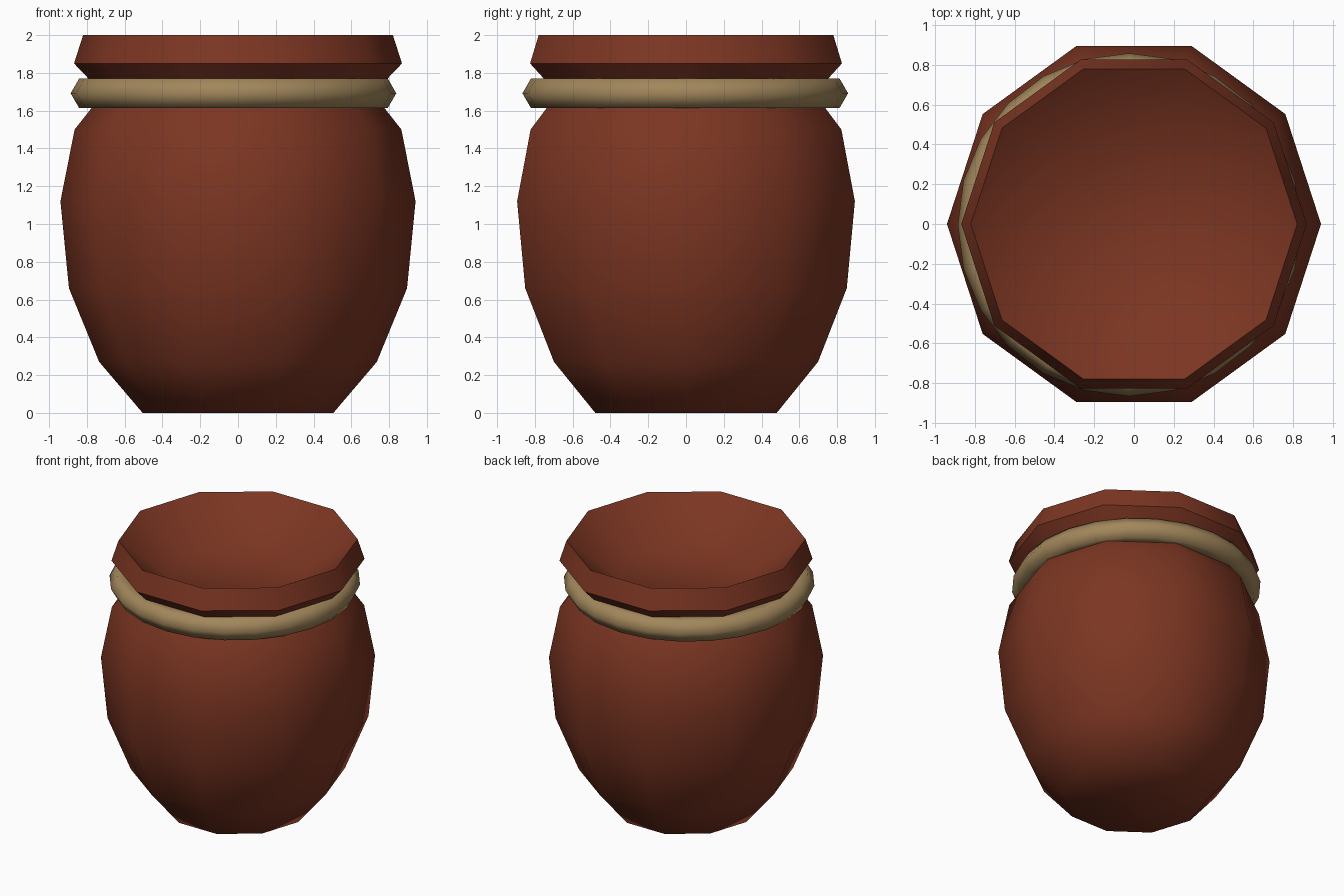
import bpy, bmesh, math

if "Cube" in bpy.data.objects:
    bpy.data.objects.remove(bpy.data.objects["Cube"])


def material(name, rgb):
    m = bpy.data.materials.new(name)
    m.diffuse_color = (*rgb, 1)
    m.use_nodes = True
    m.node_tree.nodes["Principled BSDF"].inputs["Base Color"].default_value = m.diffuse_color
    return m


def lathe(name, rings, sides, mat, closed=False):
    """Spin a list of (radius, z) rings; open profiles are capped at both ends."""
    bm = bmesh.new()
    loops = [[bm.verts.new((r * math.cos(2 * math.pi * i / sides),
                            r * math.sin(2 * math.pi * i / sides), z))
              for i in range(sides)] for r, z in rings]
    pairs = list(zip(loops, loops[1:]))
    if closed:
        pairs.append((loops[-1], loops[0]))
    for a, b in pairs:
        for i in range(sides):
            j = (i + 1) % sides
            bm.faces.new((a[i], a[j], b[j], b[i]))
    if not closed:
        bm.faces.new(loops[0][::-1])
        bm.faces.new(loops[-1])
    bmesh.ops.recalc_face_normals(bm, faces=bm.faces)
    me = bpy.data.meshes.new(name)
    bm.to_mesh(me)
    bm.free()
    me.materials.append(mat)
    ob = bpy.data.objects.new(name, me)
    bpy.context.collection.objects.link(ob)
    return ob


def smooth(ob, degrees):
    bpy.ops.object.select_all(action='DESELECT')
    ob.select_set(True)
    bpy.context.view_layer.objects.active = ob
    bpy.ops.object.shade_smooth_by_angle(angle=math.radians(degrees))


clay = material("red_clay", (0.2, 0.036, 0.016))
rope = material("tan_rope", (0.36, 0.24, 0.105))

# Ten-sided pot: belly, pinched neck, flared lip, then the shallow hollow on top
pot = lathe("pot", [(0.505, 0), (0.735, 0.27), (0.895, 0.66), (0.94, 1.12),
                    (0.865, 1.5), (0.715, 1.69), (0.868, 1.85), (0.82, 2.0),
                    (0.48, 1.74)], 10, clay)
smooth(pot, 58)

# Rope ring around the neck, hexagonal in section and slightly off centre
section = [(0.773 + 0.089 * math.cos(k * math.pi / 3),
            1.692 + 0.089 * math.sin(k * math.pi / 3)) for k in range(6)]
ring = lathe("neck_rope", section, 24, rope, closed=True)
ring.location = (-0.024, -0.004, 0)
smooth(ring, 75)
